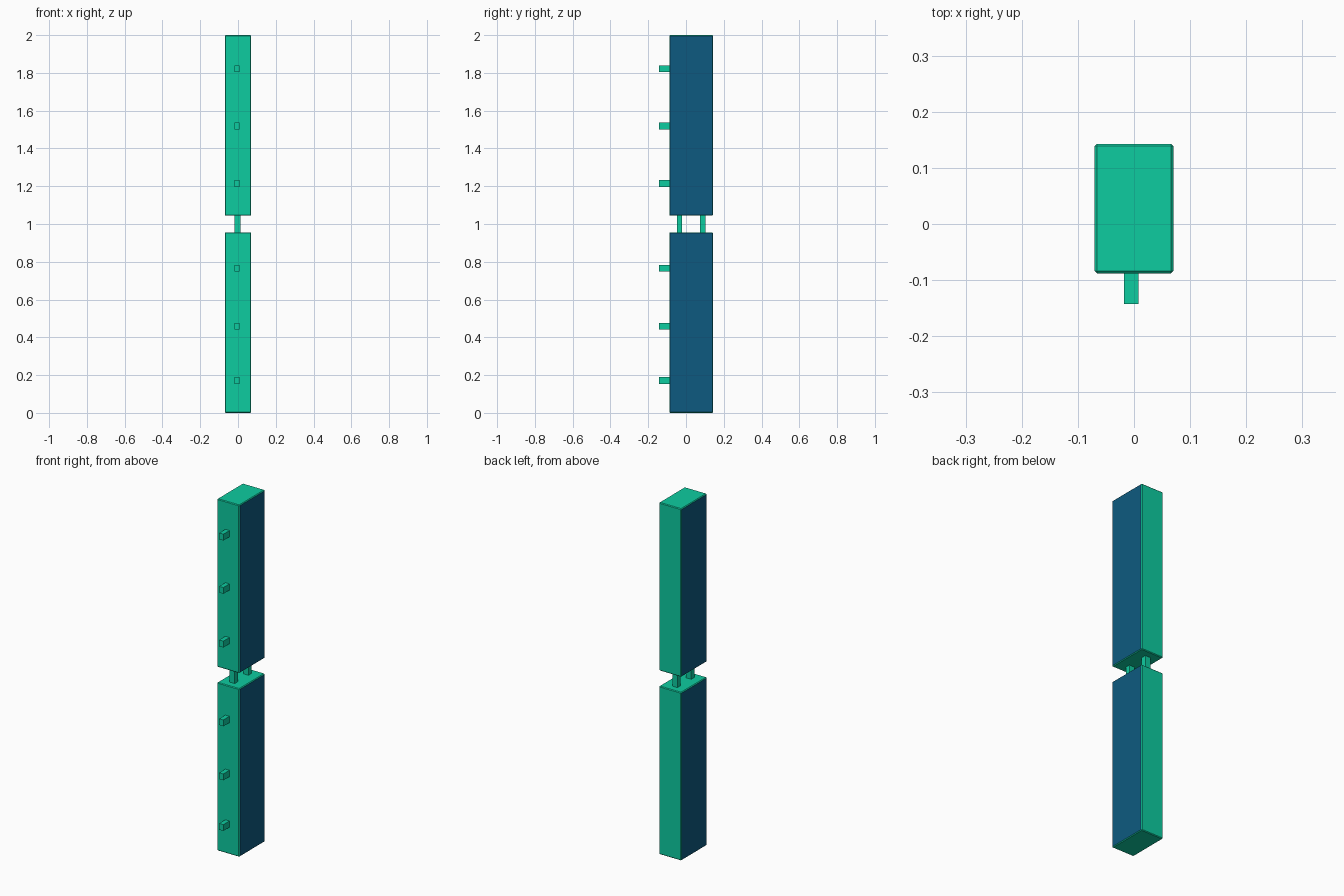
import bpy, bmesh
from mathutils import Vector

if "Cube" in bpy.data.objects:
    bpy.data.objects.remove(bpy.data.objects["Cube"])


def material(name, rgb):
    m = bpy.data.materials.new(name)
    m.diffuse_color = (*rgb, 1)
    m.use_nodes = True
    m.node_tree.nodes["Principled BSDF"].inputs["Base Color"].default_value = m.diffuse_color
    return m


GREEN = material("green", (0.004, 0.604, 0.352))
BLUE = material("blue", (0.004, 0.102, 0.216))


def box(name, lo, hi, bevel=0.0, blue_sides=False):
    lo, hi = Vector(lo), Vector(hi)
    bm = bmesh.new()
    bmesh.ops.create_cube(bm, size=1)
    bmesh.ops.scale(bm, vec=hi - lo, verts=bm.verts)
    bmesh.ops.translate(bm, vec=(lo + hi) / 2, verts=bm.verts)
    if bevel:
        bmesh.ops.bevel(bm, geom=bm.edges[:], offset=bevel, segments=1,
                        profile=0.5, affect='EDGES')
    bm.normal_update()
    if blue_sides:
        for f in bm.faces:
            if abs(f.normal.x) > 0.99:
                f.material_index = 1
    me = bpy.data.meshes.new(name)
    bm.to_mesh(me)
    bm.free()
    me.materials.append(GREEN)
    me.materials.append(BLUE)
    ob = bpy.data.objects.new(name, me)
    bpy.context.collection.objects.link(ob)
    return ob


# Two long housings with chamfered edges and blue side faces
for name, z0, z1 in (("lower_housing", 0.0, 0.956), ("upper_housing", 1.044, 2.0)):
    box(name, (-0.07, -0.088, z0), (0.07, 0.143, z1), 0.004, True)

# Connector posts between the housings
for name, y0, y1 in (("front_connector", -0.048, -0.02), ("back_connector", 0.075, 0.104)):
    box(name, (-0.019, y0, 0.95), (0.013, y1, 1.05))

# Mounting pegs up the front
for i, z in enumerate((0.171, 0.459, 0.766, 1.214, 1.519, 1.822)):
    box(f"front_peg_{i + 1}", (-0.018, -0.143, z - 0.018), (0.008, -0.085, z + 0.018))
